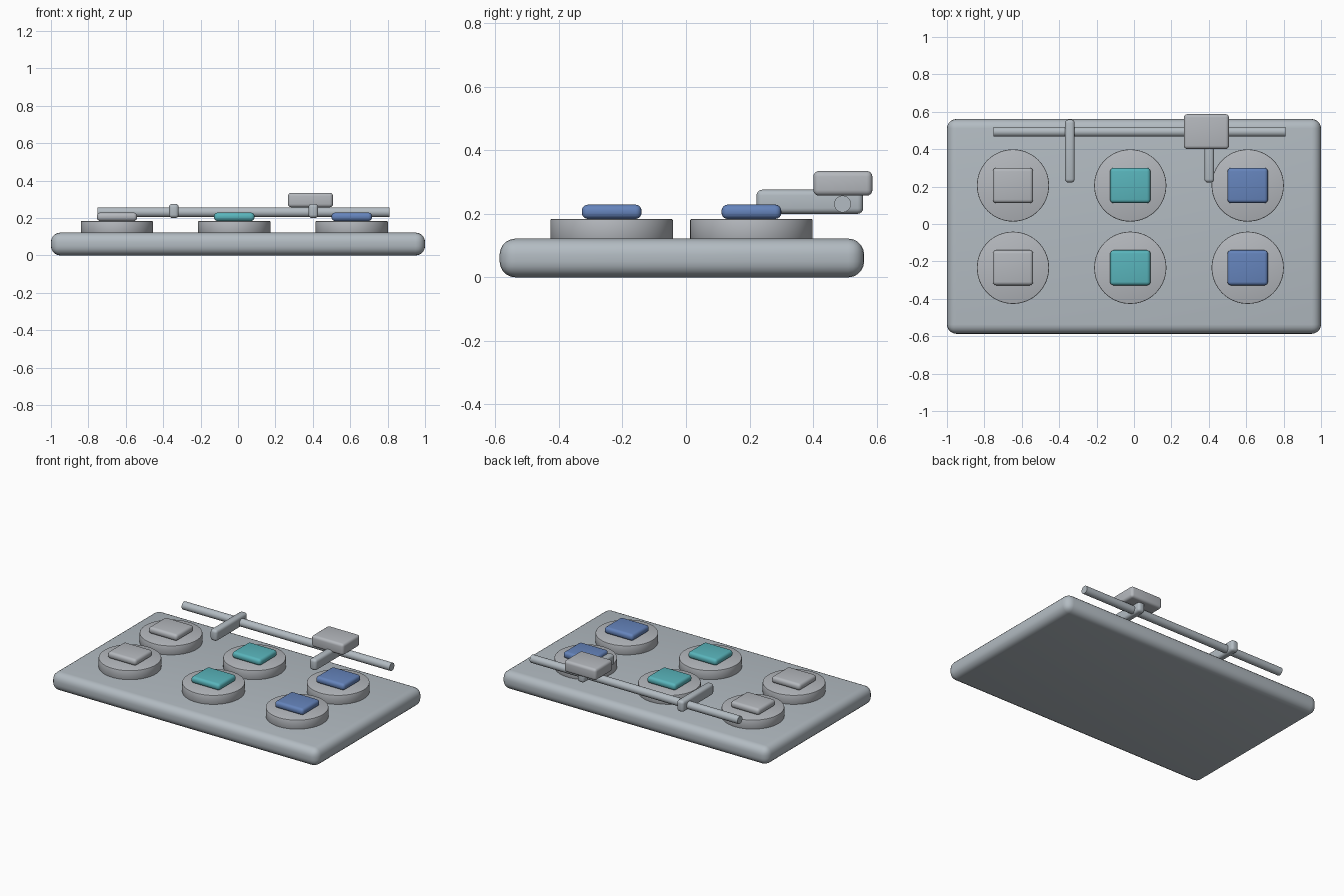
import bpy
import math

if "Cube" in bpy.data.objects:
    bpy.data.objects.remove(bpy.data.objects["Cube"])


def material(name, rgb):
    m = bpy.data.materials.new(name)
    m.diffuse_color = (*rgb, 1)
    m.use_nodes = True
    m.node_tree.nodes["Principled BSDF"].inputs["Base Color"].default_value = m.diffuse_color
    return m


BASE_GREY = material("cool grey", (0.45, 0.50, 0.54))
SILVER = material("silver grey", (0.46, 0.48, 0.51))
TEAL = material("teal", (0.10, 0.46, 0.50))
BLUE = material("blue", (0.13, 0.23, 0.50))


def finish(name, mat, bevel, segments):
    ob = bpy.context.object
    ob.name = name
    ob.data.materials.append(mat)
    if bevel:
        mod = ob.modifiers.new("rounded edges", "BEVEL")
        mod.width = bevel
        mod.segments = segments
        mod.limit_method = "ANGLE"
        mod.angle_limit = math.radians(40)
        bpy.ops.object.modifier_apply(modifier=mod.name)
    bpy.ops.object.shade_smooth_by_angle(angle=math.radians(35))
    return ob


def box(name, x, y, z, mat, bevel, segments=4):
    """Rounded box from (min, max) pairs on each axis."""
    axes = (x, y, z)
    bpy.ops.mesh.primitive_cube_add(size=1, location=[(a + b) / 2 for a, b in axes])
    bpy.context.object.scale = [b - a for a, b in axes]
    bpy.ops.object.transform_apply(location=False, rotation=False, scale=True)
    return finish(name, mat, bevel, segments)


def cylinder(name, centre, radius, depth, mat, bevel, sides, rotation=(0, 0, 0)):
    bpy.ops.mesh.primitive_cylinder_add(vertices=sides, radius=radius, depth=depth,
                                        location=centre, rotation=rotation)
    return finish(name, mat, bevel, 2)


# Base slab
box("base", (-1, 1), (-0.587, 0.561), (0, 0.122), BASE_GREY, 0.05, 5)

# Round pedestals with coloured pads, one colour per column
for column, (x, mat) in enumerate(((-0.647, SILVER), (-0.02, TEAL), (0.608, BLUE))):
    for row, y in enumerate((-0.234, 0.206)):
        tag = f"_{column + 1}_{row + 1}"
        cylinder("pedestal" + tag, (x, y, 0.151), 0.193, 0.066, SILVER, 0.005, 64)
        box("pad" + tag, (x - 0.108, x + 0.108), (y - 0.094, y + 0.094),
            (0.184, 0.229), mat, 0.019)

# Rail along the back
cylinder("rail", (0.03, 0.493, 0.231), 0.0265, 1.56, BASE_GREY, 0, 32,
         (0, math.pi / 2, 0))

# Arms across the rail
for name, x in (("left_arm", -0.343), ("right_arm", 0.403)):
    box(name, (x - 0.026, x + 0.026), (0.222, 0.558), (0.2, 0.276), BASE_GREY, 0.018)

# Block on top of the right arm
box("rail_block", (0.267, 0.508), (0.401, 0.587), (0.257, 0.335), SILVER, 0.018)
